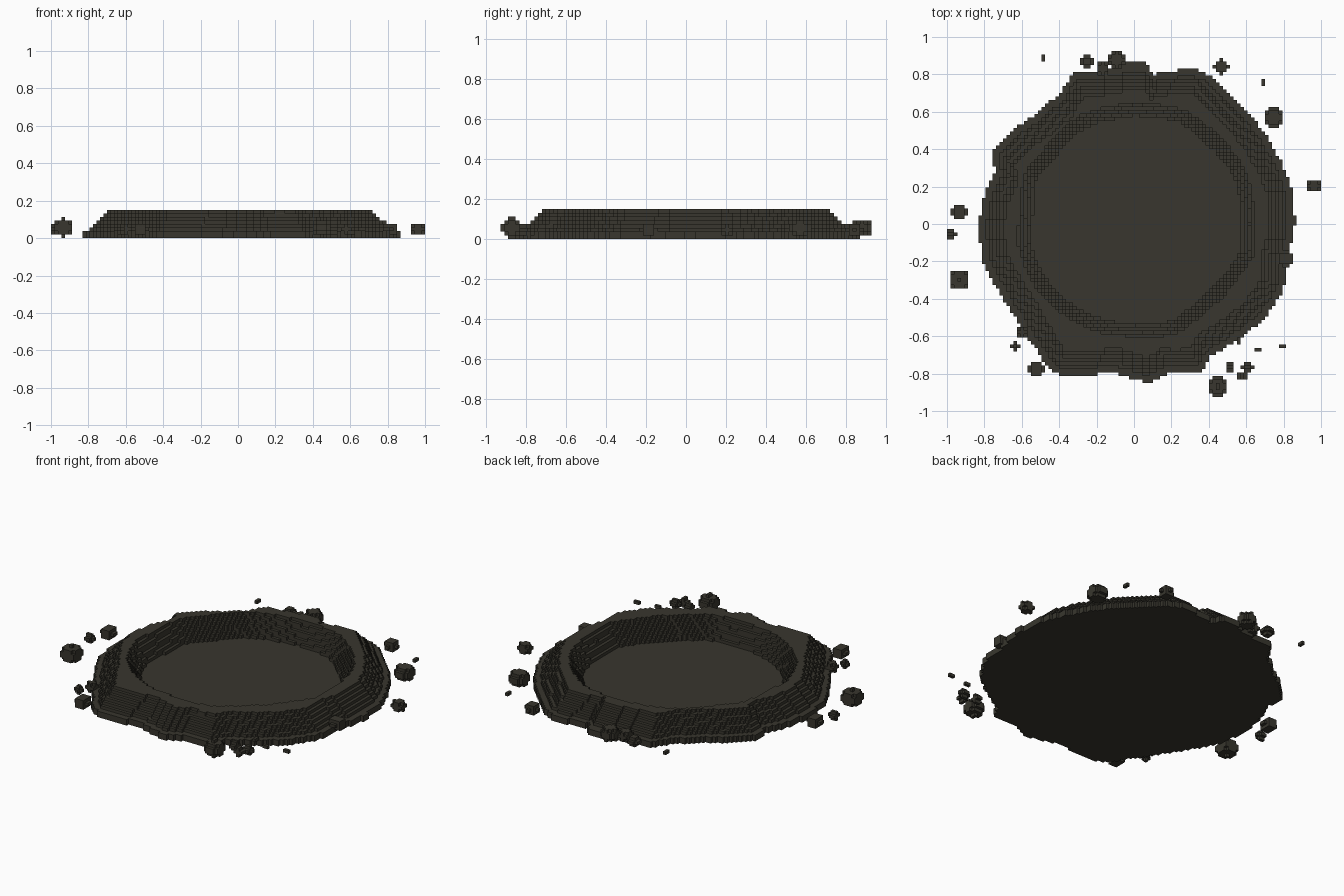
import bpy
import bmesh
import math
from mathutils import Vector

if "Cube" in bpy.data.objects:
    bpy.data.objects.remove(bpy.data.objects["Cube"], do_unlink=True)

CELLS = 107                # voxels across the longest side
V = 2 / CELLS              # voxel size
HALF = CELLS // 2
LAYERS = 8                 # rim height in voxels

stone = bpy.data.materials.new("dark_stone")
stone.use_nodes = True
colour = (0.0395, 0.0369, 0.0273, 1)
stone.diffuse_color = colour
stone.node_tree.nodes["Principled BSDF"].inputs["Base Color"].default_value = colour


def outline(points):
    """Return a function giving the outline radius at any angle (points in hundredths)."""
    polar = sorted((math.atan2(y, x), math.hypot(x, y) / 100) for x, y in points)
    first, last = polar[0], polar[-1]
    polar = ([(last[0] - math.tau, last[1])] + polar
             + [(first[0] + math.tau, first[1])])

    def radius(angle):
        for (a, ra), (b, rb) in zip(polar, polar[1:]):
            if a <= angle <= b:
                return ra + (rb - ra) * (angle - a) / max(b - a, 1e-6)
        return first[1]
    return radius


def build_voxels(name, filled):
    """Make one mesh from the exposed sides of a set of voxels."""
    bm = bmesh.new()
    corners = {}

    def corner(key):
        if key not in corners:
            i, j, k = key
            corners[key] = bm.verts.new(((i - 0.5) * V, (j - 0.5) * V, k * V))
        return corners[key]

    for cell in filled:
        for axis in range(3):
            u, w = (axis + 1) % 3, (axis + 2) % 3
            for side in (0, 1):
                neighbour = list(cell)
                neighbour[axis] += 2 * side - 1
                if tuple(neighbour) in filled:
                    continue
                loop = []
                for du, dw in ((0, 0), (1, 0), (1, 1), (0, 1)):
                    key = list(cell)
                    key[axis] += side
                    key[u] += du
                    key[w] += dw
                    loop.append(corner(tuple(key)))
                bm.faces.new(loop if side else loop[::-1])
    mesh = bpy.data.meshes.new(name)
    bm.to_mesh(mesh)
    bm.free()
    mesh.materials.append(stone)
    obj = bpy.data.objects.new(name, mesh)
    bpy.context.collection.objects.link(obj)
    return obj


# Crater outlines: foot of the outer slope, and edge of the flat floor
foot = outline([
    (86, 0), (84, 20), (75, 40), (65, 55), (48, 72), (37, 82), (20, 82), (11, 80),
    (6, 86), (-4, 86), (-10, 83), (-20, 82), (-32, 81), (-40, 69), (-55, 57),
    (-76, 38), (-74, 28), (-80, 15), (-83, 0), (-80, -22), (-72, -36),
    (-62, -52), (-53, -66), (-43, -80), (-12, -79), (0, -83), (8, -85),
    (18, -80), (36, -79), (41, -71), (55, -62), (70, -50), (80, -35), (82, -18)])
floor_edge = outline([
    (57, 0), (57, 10), (52, 28), (40, 42), (25, 54), (10, 57), (0, 58), (-10, 56),
    (-25, 52), (-42, 36), (-52, 24), (-54, 5), (-55, -10), (-48, -28),
    (-37, -40), (-20, -50), (0, -53), (20, -52), (33, -42), (48, -27), (57, -15)])


def crater_height(x, y):
    angle, r = math.atan2(y, x), math.hypot(x, y)
    inward = foot(angle) - r
    if inward < 0:
        return 0
    # Low skirt, then a stepped outer slope up to the rim
    outer = 2 if inward < 0.04 else 2 + math.ceil((inward - 0.04) / V)
    # Steep inner wall down to a floor one voxel thick
    inner = 1 + max(0, math.ceil((r - floor_edge(angle)) / 0.08 * (LAYERS - 1)))
    return min(outer, inner, LAYERS)


cells = set()
for i in range(-HALF, HALF + 1):
    for j in range(-HALF, HALF + 1):
        for k in range(crater_height(i * V, j * V)):
            cells.add((i, j, k))
build_voxels("crater", cells)

# Scattered rocks: x and y in hundredths, radius in voxels
rocks = [
    (-49, 89, 1), (-25, 87, 1.9), (-9, 88, 2.7), (-17, 83, 2), (47, 84, 2.2),
    (69, 76, 1), (75, 57, 2.8), (96, 21, 2), (-93, 7, 2.3), (-98, -6, 1.5),
    (-93, -30, 2.9), (-64, -65, 1.4), (-52, -78, 2.2), (45, -87, 3), (51, -77, 1.4),
    (58, -81, 1.4), (61, -77, 1.6), (66, -67, 1.1), (79, -65, 1), (56, -63, 1.1),
    (-60, -58, 1.6), (81, -19, 2.3)]
for number, (x, y, size) in enumerate(rocks, 1):
    # Snap centres to half voxels so that each rock is symmetrical
    centre = Vector((round(x / 50 / V) / 2, round(y / 50 / V) / 2,
                     2 if size < 2.5 else 2.5))
    cells = set()
    for i in range(-HALF, HALF + 1):
        for j in range(-HALF - 3, HALF + 4):
            if max(abs(i - centre.x), abs(j - centre.y)) > size:
                continue
            for k in range(LAYERS):
                offset = Vector((i, j, k)) - centre
                offset.z *= 1.15
                if offset.length <= size:
                    cells.add((i, j, k))
    build_voxels("rock_%d" % number, cells)
